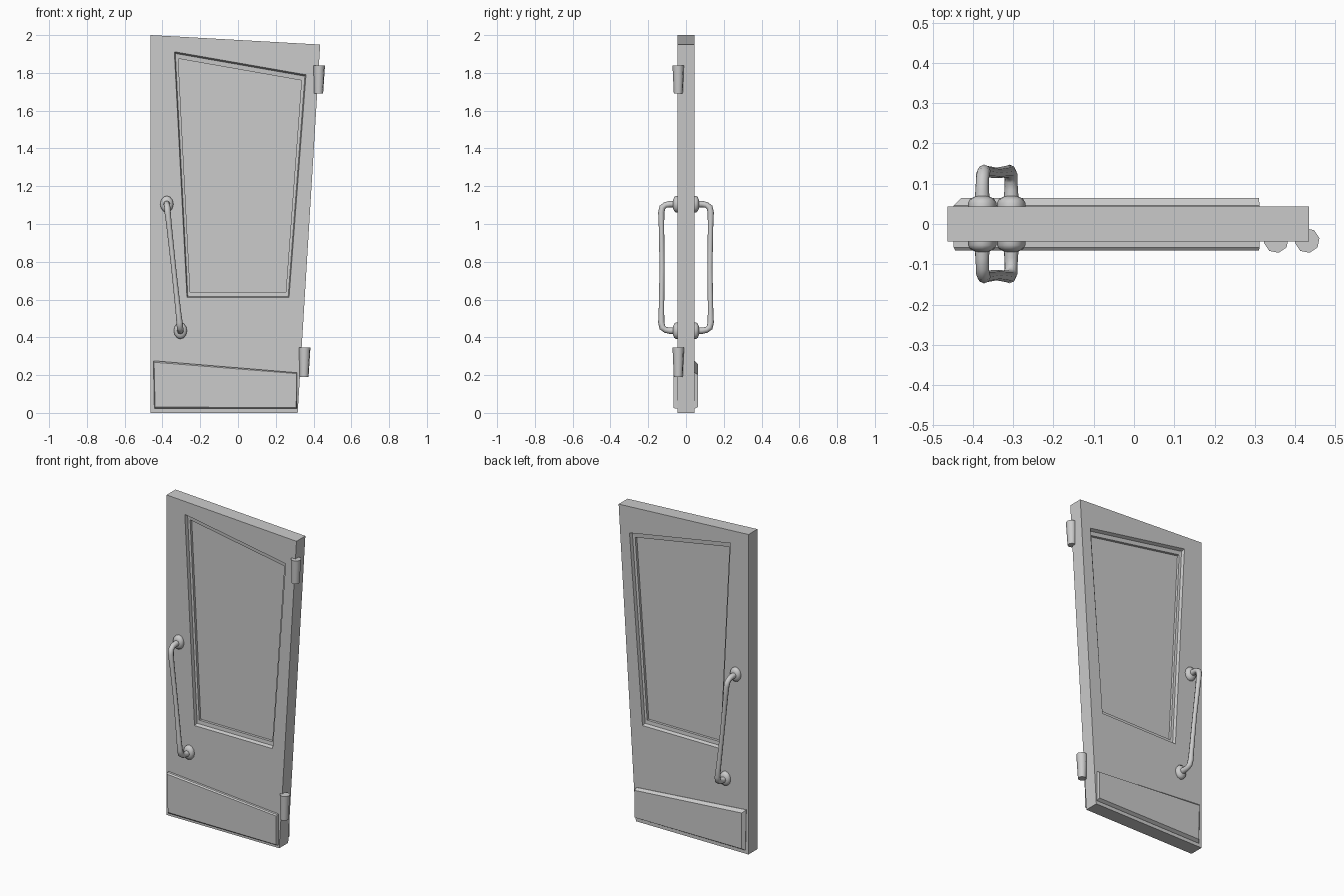
import bpy, bmesh, math
from mathutils import Vector

if "Cube" in bpy.data.objects:
    bpy.data.objects.remove(bpy.data.objects["Cube"])


def make_object(name, bm):
    bmesh.ops.recalc_face_normals(bm, faces=bm.faces)
    mesh = bpy.data.meshes.new(name)
    bm.to_mesh(mesh)
    bm.free()
    ob = bpy.data.objects.new(name, mesh)
    bpy.context.collection.objects.link(ob)
    return ob


def loft(name, loops, smooth=None):
    """Skin a chain of equal-length point loops and cap both ends."""
    bm = bmesh.new()
    rings = [[bm.verts.new(p) for p in loop] for loop in loops]
    n = len(rings[0])
    for a, b in zip(rings, rings[1:]):
        for i in range(n):
            j = (i + 1) % n
            bm.faces.new((a[i], a[j], b[j], b[i]))
    bm.faces.new(rings[0])
    bm.faces.new(rings[-1])
    ob = make_object(name, bm)
    if smooth:
        bpy.context.view_layer.objects.active = ob
        bpy.ops.object.select_all(action='DESELECT')
        ob.select_set(True)
        bpy.ops.object.shade_smooth_by_angle(angle=math.radians(smooth))
    return ob


def at_y(outline, y):
    return [(x, y, z) for x, z in outline]


def mix(a, b, t):
    return [(p[0] + (q[0] - p[0]) * t, p[1] + (q[1] - p[1]) * t) for p, q in zip(a, b)]


# Door slab with a stepped window recess on both sides
edge = [(-0.463, 0), (0.316, 0), (0.435, 1.95), (-0.463, 2.0)]
win_out = [(-0.27, 0.61), (0.27, 0.61), (0.36, 1.79), (-0.337, 1.912)]
win_in = [(-0.253, 0.64), (0.253, 0.64), (0.336, 1.76), (-0.316, 1.875)]
half = [(win_in, 0.006), (win_in, 0.022), (mix(win_out, win_in, 0.25), 0.024),
        (win_out, 0.044), (edge, 0.044)]
loft("door_slab", [at_y(o, -y) for o, y in half] + [at_y(o, y) for o, y in reversed(half)])

# Kick plates, front and back
plate = [(-0.443, 0.022), (0.312, 0.022), (0.312, 0.213), (-0.448, 0.276)]
face_front = [(-0.439, 0.031), (0.308, 0.028), (0.310, 0.208), (-0.444, 0.268)]
face_back = [(-0.428, 0.034), (0.310, 0.032), (0.310, 0.202), (-0.430, 0.258)]
loft("kick_plate_front", [at_y(plate, -0.04), at_y(plate, -0.058), at_y(face_front, -0.066)])
loft("kick_plate_back", [at_y(plate, 0.04), at_y(plate, 0.046), at_y(face_back, 0.064)])


def tube(name, path, radii, sides=8):
    """Round tube along a path lying in a near-vertical plane."""
    pts = [Vector(p) for p in path]
    plane = (pts[-1] - pts[0]).cross(Vector((0, 1, 0))).normalized()
    loops = []
    for i, p in enumerate(pts):
        t = (pts[min(i + 1, len(pts) - 1)] - pts[max(i - 1, 0)]).normalized()
        u = plane
        v = t.cross(u).normalized()
        loops.append([p + radii[i] * (math.cos(a) * u + math.sin(a) * v)
                      for a in (2 * math.pi * k / sides for k in range(sides))])
    return loft(name, loops, 60)


def rosette(name, x, z, s, sides=12):
    """Rounded oval foot of the pull handle."""
    profile = [(1.0, 0.040), (1.0, 0.053), (0.86, 0.062), (0.6, 0.067), (0.45, 0.069)]
    loft(name, [[(x + 0.035 * r * math.cos(a), s * y, z + 0.044 * r * math.sin(a))
                 for a in (2 * math.pi * k / sides for k in range(sides))]
                for r, y in profile], 50)


# Pull handles with rosettes, mirrored front to back
top, low = (-0.377, 1.105), (-0.305, 0.435)
for side, s in (("front", -1), ("back", 1)):
    # (height fraction from lower to upper foot, distance from door centre, radius)
    prof = [(0, 0.055, 0.019), (0, 0.085, 0.017), (0.006, 0.108, 0.016), (0.025, 0.125, 0.017),
            (0.065, 0.131, 0.0165), (0.16, 0.130, 0.0145), (0.5, 0.127, 0.013)]
    prof += [(1 - f, y, r) for f, y, r in reversed(prof[:-1])]
    path = [(low[0] + (top[0] - low[0]) * f, s * y, low[1] + (top[1] - low[1]) * f)
            for f, y, r in prof]
    tube("handle_bar_" + side, path, [r for f, y, r in prof])
    rosette("handle_rosette_upper_" + side, *top, s)
    rosette("handle_rosette_lower_" + side, *low, s)

# Tapered hinge barrels
for name, x, z0, z1 in (("hinge_upper", 0.430, 1.69, 1.838), ("hinge_lower", 0.353, 0.19, 0.345)):
    loops = []
    for z, r, dx in ((z0, 0.024, -0.003), (z1, 0.031, 0.0)):
        loops.append([(x + dx + r * math.cos(a), -0.041 + r * math.sin(a), z)
                      for a in (2 * math.pi * (k + 0.25) / 8 for k in range(8))])
    loft(name, loops, 60)
